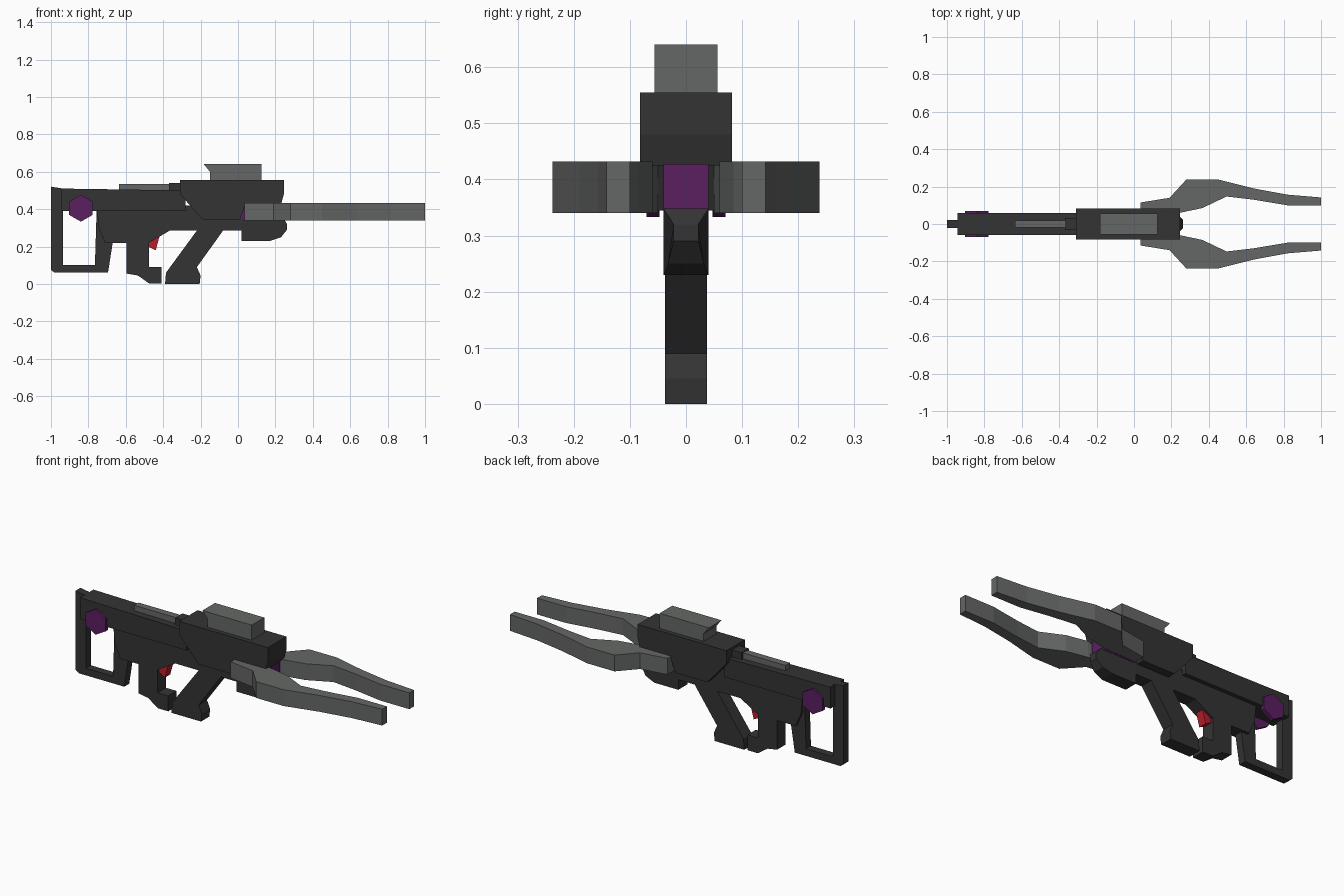
import bpy, bmesh, math

if "Cube" in bpy.data.objects:
    bpy.data.objects.remove(bpy.data.objects["Cube"])

def material(name, rgb):
    m = bpy.data.materials.new(name)
    m.diffuse_color = (*rgb, 1)
    m.use_nodes = True
    m.node_tree.nodes["Principled BSDF"].inputs["Base Color"].default_value = m.diffuse_color
    return m

DARK = material("dark_grey", (0.034, 0.034, 0.034))
LIGHT = material("steel_grey", (0.13, 0.137, 0.133))
PURPLE = material("purple", (0.105, 0.014, 0.12))
RED = material("red", (0.48, 0.014, 0.024))

def loft(name, a, b, mat):
    """Solid between two matching outlines."""
    bm = bmesh.new()
    va, vb = [bm.verts.new(p) for p in a], [bm.verts.new(p) for p in b]
    bm.faces.new(va)
    bm.faces.new(vb[::-1])
    n = len(a)
    for i in range(n):
        j = (i + 1) % n
        bm.faces.new((va[i], vb[i], vb[j], va[j]))
    bmesh.ops.recalc_face_normals(bm, faces=bm.faces)
    me = bpy.data.meshes.new(name)
    bm.to_mesh(me)
    bm.free()
    me.materials.append(mat)
    ob = bpy.data.objects.new(name, me)
    bpy.context.collection.objects.link(ob)
    return ob

def slab(name, profile, half, mat):
    """Side profile (x, z[, own half width]) extruded across y."""
    w = [p[2] if len(p) > 2 else half for p in profile]
    return loft(name, [(p[0], -h, p[1]) for p, h in zip(profile, w)],
                [(p[0], h, p[1]) for p, h in zip(profile, w)], mat)

def box(name, x0, x1, z0, z1, half, mat):
    return slab(name, [(x0, z0), (x1, z0), (x1, z1), (x0, z1)], half, mat)

# Skeleton shoulder stock: U-shaped frame closed by the upper body
slab("stock_frame", [(-1, .52), (-1, .075), (-.98, .06), (-.695, .06), (-.67, .22),
                     (-.67, .42), (-.755, .42), (-.765, .10), (-.935, .10), (-.935, .51)],
     .022, DARK)

# Upper body
slab("upper_body", [(-.945, .51), (-.945, .39), (-.76, .39), (-.28, .39), (-.28, .50)], .06, DARK)

# Lower body
slab("lower_body", [(-.755, .42), (-.745, .30), (-.71, .22), (-.476, .22), (-.365, .285),
                    (.03, .285), (.03, .42)], .037, DARK)

# Rear grip with hooked guard
slab("rear_grip", [(-.595, .25), (-.595, .055), (-.535, .045), (-.476, .003), (-.41, .003),
                   (-.41, .09), (-.476, .09), (-.476, .25)], .037, DARK)

# Slanted front grip
slab("front_grip", [(-.20, .30), (-.22, .285), (-.385, .06), (-.39, 0), (-.205, 0),
                    (-.20, .045), (-.22, .09), (-.08, .285), (-.08, .30)], .037, DARK)

# Trigger
slab("trigger", [(-.475, .27), (-.41, .29), (-.44, .18), (-.48, .20)], .024, RED)

# Receiver housing
slab("receiver", [(-.31, .555), (.245, .555), (.245, .48), (.23, .425), (.04, .425),
                  (.01, .345), (-.19, .345), (-.31, .48)], .082, DARK)

# Nose below the emitter, narrowing to the tip
slab("nose", [(.02, .348), (.02, .23), (.17, .23), (.23, .25, .032), (.262, .29, .022),
              (.262, .32, .022), (.245, .348)], .04, DARK)

# Energy core between the prongs
box("core", .02, .235, .345, .427, .04, PURPLE)

# Sight, top rail and rail mount
slab("sight", [(-.183, .64), (.125, .64), (.125, .55), (-.15, .55), (-.15, .60)], .056, LIGHT)
box("top_rail", -.635, -.37, .49, .535, .02, LIGHT)
box("rail_mount", -.37, -.30, .49, .54, .032, DARK)

# Two curved prongs and two hexagonal side caps
prong = [(.035, .05), (.035, .115), (.19, .14), (.28, .238), (.45, .238), (.64, .19),
         (.82, .157), (1, .142), (1, .10), (.82, .10), (.64, .13), (.495, .147),
         (.365, .085), (.245, .06)]
hexagon = [(-.84 + .072 * math.sin(k * math.pi / 3), .405 + .072 * math.cos(k * math.pi / 3))
           for k in range(6)]
for side, s in (("right", -1), ("left", 1)):
    loft(side + "_prong", [(x, s * y, .34) for x, y in prong],
         [(x, s * y, .432) for x, y in prong], LIGHT)
    loft(side + "_hex_cap", [(x, s * .047, z) for x, z in hexagon],
         [(x, s * .07, z) for x, z in hexagon], PURPLE)
